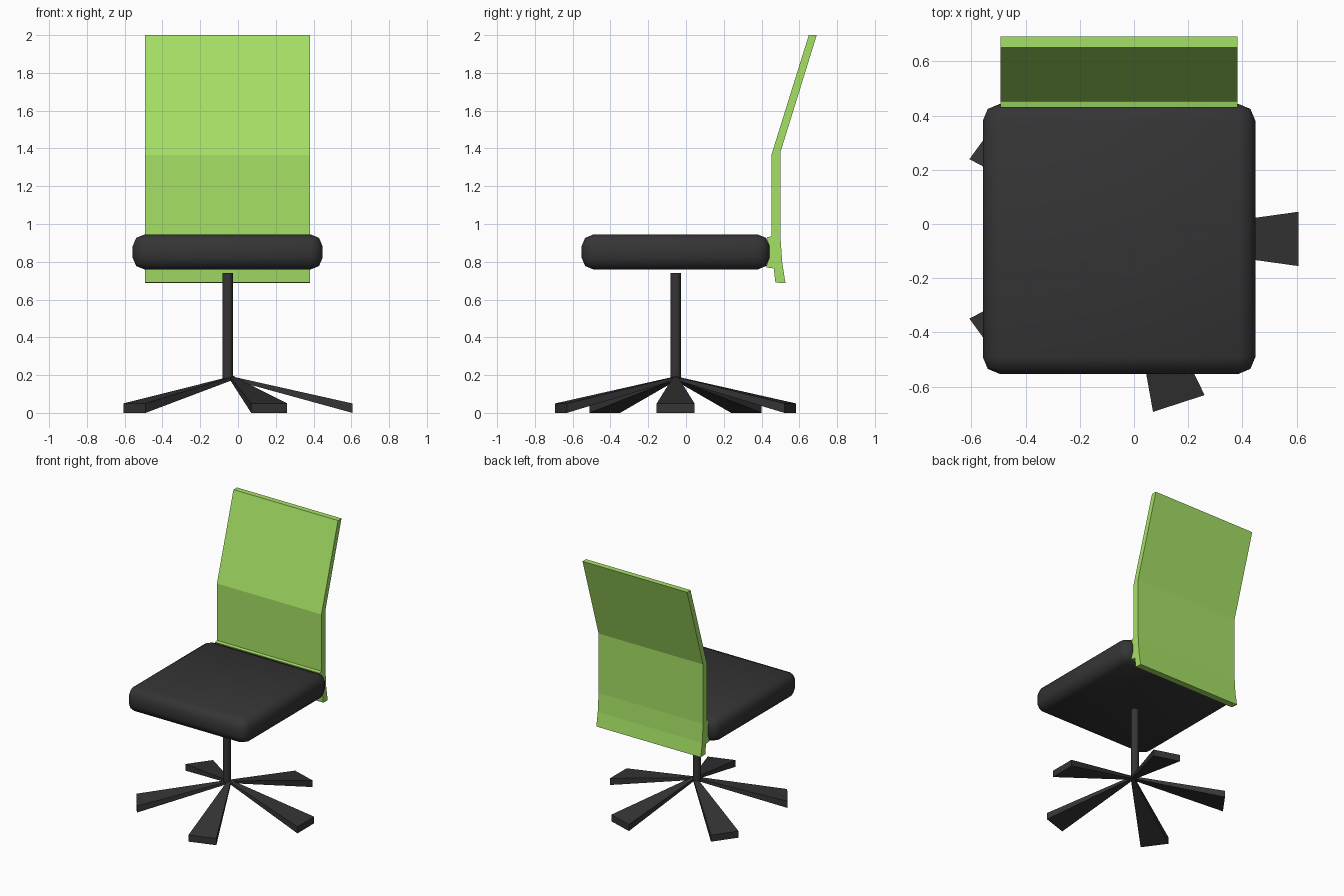
import bpy, bmesh
from math import radians
from mathutils import Matrix, Vector

if "Cube" in bpy.data.objects:
    bpy.data.objects.remove(bpy.data.objects["Cube"])

CX, CY = -0.055, -0.055


def material(name, rgb):
    m = bpy.data.materials.new(name)
    m.diffuse_color = (*rgb, 1)
    m.use_nodes = True
    m.node_tree.nodes["Principled BSDF"].inputs["Base Color"].default_value = m.diffuse_color
    return m


black = material("dark_plastic", (0.035, 0.035, 0.035))
green = material("green_fabric", (0.38, 0.75, 0.13))


def finish(name, bm, mat, smooth=False):
    bmesh.ops.recalc_face_normals(bm, faces=bm.faces[:])
    me = bpy.data.meshes.new(name)
    bm.to_mesh(me)
    bm.free()
    me.materials.append(mat)
    ob = bpy.data.objects.new(name, me)
    bpy.context.collection.objects.link(ob)
    if smooth:
        bpy.ops.object.select_all(action='DESELECT')
        ob.select_set(True)
        bpy.context.view_layer.objects.active = ob
        bpy.ops.object.shade_smooth_by_angle(angle=radians(50))
    return ob


# Seat cushion: box with rounded edges
bm = bmesh.new()
bmesh.ops.create_cube(bm, size=1, matrix=Matrix.Translation((CX, CY, 0.852))
                      @ Matrix.Diagonal((1.005, 0.995, 0.185, 1)))
bmesh.ops.bevel(bm, geom=bm.edges[:], offset=0.062, segments=2,
                profile=0.5, affect='EDGES')
finish("seat", bm, black, smooth=True)

# Backrest: bent side profile (y, z) extruded across the width
profile = [(0.65, 2.0), (0.452, 1.365), (0.452, 0.935), (0.43, 0.93),
           (0.44, 0.85), (0.425, 0.77), (0.465, 0.765), (0.473, 0.69),
           (0.527, 0.687), (0.51, 0.79), (0.5, 0.93), (0.5, 1.38), (0.692, 2.0)]
bm = bmesh.new()
side = bm.faces.new([bm.verts.new((-0.493, y, z)) for y, z in profile])
ext = bmesh.ops.extrude_face_region(bm, geom=[side])
bmesh.ops.translate(bm, vec=(0.875, 0, 0),
                    verts=[v for v in ext["geom"] if isinstance(v, bmesh.types.BMVert)])
finish("backrest", bm, green)

# Central post
bm = bmesh.new()
bmesh.ops.create_cone(bm, cap_ends=True, segments=16, radius1=0.028, radius2=0.028,
                      depth=0.565, matrix=Matrix.Translation((CX, CY, 0.4575)))
finish("post", bm, black, smooth=True)

# Five flared legs sloping from the post to the floor
HUB = Vector((-0.032, CY, 0))
for i in range(5):
    bm = bmesh.new()
    rot = Matrix.Rotation(radians(72 * i), 3, 'Z')
    rings = []
    for r, half, low, high in ((-0.01, 0.01, 0.178, 0.195), (0.638, 0.1, 0.003, 0.05)):
        rings.append([bm.verts.new(rot @ Vector((r, y, z)) + HUB) for y, z in
                      ((-half, low), (half, low), (half, high), (-half, high))])
    inner, outer = rings
    bm.faces.new(inner)
    bm.faces.new(outer)
    for k in range(4):
        n = (k + 1) % 4
        bm.faces.new((inner[k], inner[n], outer[n], outer[k]))
    for v in bm.verts:
        if v.co.z < 0.01:
            v.co.z = 0
    finish(f"leg_{i + 1}", bm, black)
